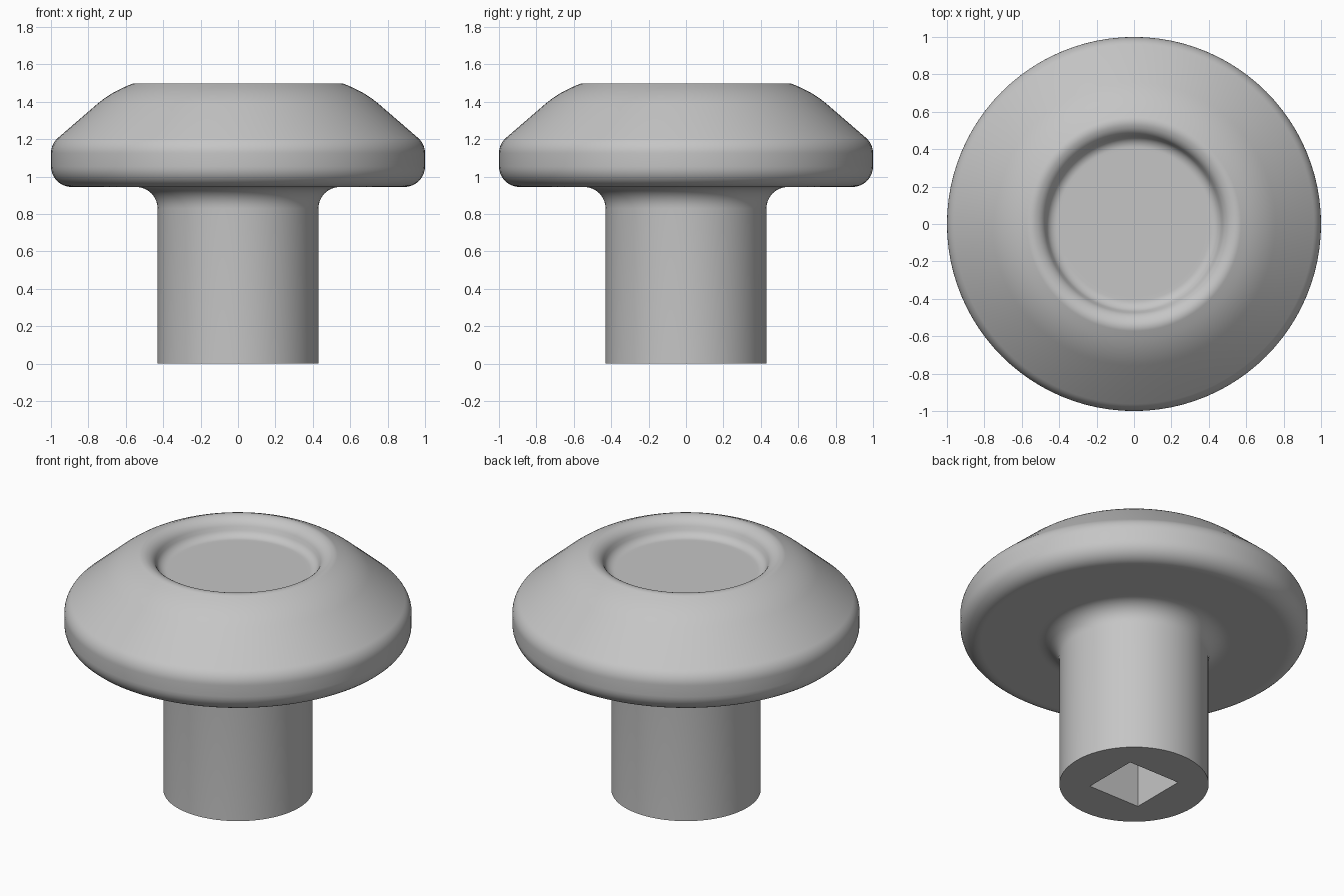
import bpy
import bmesh
import math
from mathutils import Vector, Matrix

SEGMENTS = 96

cube = bpy.data.objects.get("Cube")
if cube:
    bpy.data.objects.remove(cube, do_unlink=True)

# Single grey material
grey = bpy.data.materials.new("matte grey")
grey.use_nodes = True
colour = (0.56, 0.56, 0.56, 1)
grey.diffuse_color = colour
bsdf = next(n for n in grey.node_tree.nodes if n.type == 'BSDF_PRINCIPLED')
bsdf.inputs["Base Color"].default_value = colour


def rounded_profile(corners, steps=8):
    """Round each (radius, height, tangent length) corner with a circular arc."""
    points = []
    for i, (r, z, t) in enumerate(corners):
        p = Vector((r, z))
        if t == 0:
            points.append(p)
            continue
        u = (Vector(corners[i - 1][:2]) - p).normalized()
        v = (Vector(corners[i + 1][:2]) - p).normalized()
        a, b = p + u * t, p + v * t
        w = math.sin(u.angle(v) / 2)
        for k in range(steps + 1):
            s = k / steps
            c0, c1, c2 = (1 - s) ** 2, 2 * s * (1 - s) * w, s * s
            points.append((a * c0 + p * c1 + b * c2) / (c0 + c1 + c2))
    return points


def finish(name, bm):
    mesh = bpy.data.meshes.new(name)
    bm.to_mesh(mesh)
    bm.free()
    mesh.materials.append(grey)
    obj = bpy.data.objects.new(name, mesh)
    bpy.context.collection.objects.link(obj)
    return obj


# Stem, flared neck, rounded cap and dished top as one lathed outline
profile = rounded_profile([
    (0, 0, 0),
    (0.43, 0, 0),
    (0.43, 0.945, 0.115),   # neck flare
    (0.56, 0.945, 0),       # support loops keep the underside flat
    (0.88, 0.945, 0),
    (1.0, 0.945, 0.11),     # lower cap edge
    (1.0, 1.175, 0.05),     # shoulder
    (0.69, 1.443, 0.09),    # upper slope
    (0.55, 1.504, 0.025),   # rim
    (0.49, 1.483, 0.035),
    (0.45, 1.395, 0.04),    # dish wall to floor
    (0.39, 1.395, 0),
    (0, 1.395, 0),
])
bm = bmesh.new()
verts = [bm.verts.new((p.x, 0, p.y)) for p in profile]
edges = [bm.edges.new(pair) for pair in zip(verts, verts[1:])]
bmesh.ops.spin(bm, geom=verts + edges, cent=(0, 0, 0), axis=(0, 0, 1),
               angle=math.tau, steps=SEGMENTS, use_merge=True)
bmesh.ops.remove_doubles(bm, verts=bm.verts, dist=0.0005)
bmesh.ops.recalc_face_normals(bm, faces=bm.faces)
knob = finish("knob", bm)

# Square socket in the bottom of the stem
side, depth = 0.36, 0.6
bm = bmesh.new()
bmesh.ops.create_cube(bm, size=1, matrix=Matrix.Diagonal((side, side, depth * 2, 1)))
socket = finish("socket_cutter", bm)
socket.hide_render = True

cut = knob.modifiers.new("square socket", 'BOOLEAN')
cut.operation = 'DIFFERENCE'
cut.solver = 'EXACT'
cut.object = socket

bpy.ops.object.select_all(action='DESELECT')
knob.select_set(True)
bpy.context.view_layer.objects.active = knob
bpy.ops.object.modifier_apply(modifier=cut.name)
bpy.data.objects.remove(socket, do_unlink=True)
bpy.ops.object.shade_smooth_by_angle(angle=math.radians(35))
